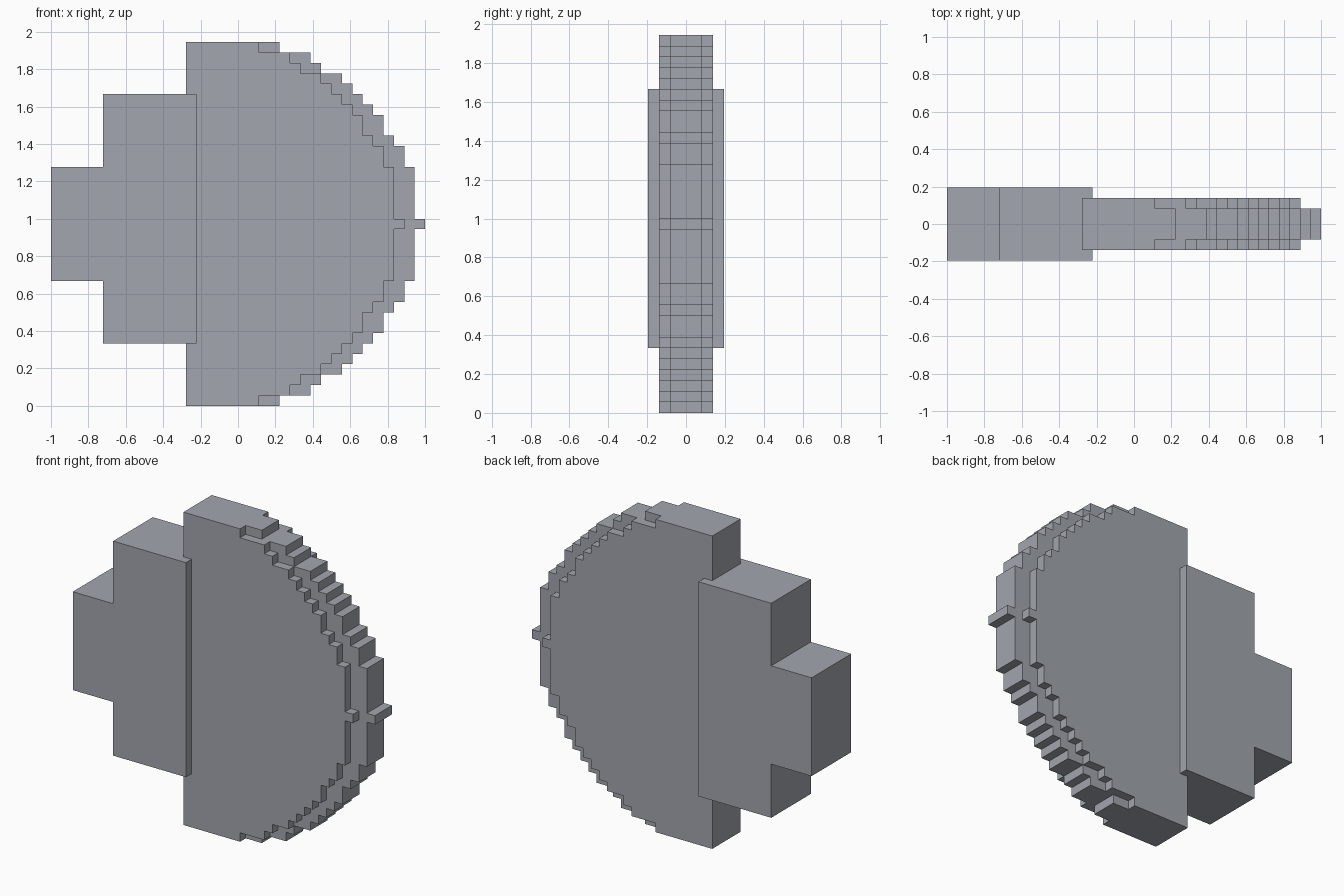
import bpy
import bmesh

U = 1 / 18            # size of one block
CENTRE_ROW = 17
ROWS = 35

if "Cube" in bpy.data.objects:
    bpy.data.objects.remove(bpy.data.objects["Cube"])

grey = bpy.data.materials.new("cool grey")
grey.use_nodes = True
colour = (0.36, 0.38, 0.42, 1)
grey.diffuse_color = colour
grey.node_tree.nodes["Principled BSDF"].inputs["Base Color"].default_value = colour


def prism(name, outline, depth):
    """Extrude an outline, given in blocks (x, z), evenly about y = 0."""
    bm = bmesh.new()
    verts = [bm.verts.new((x * U - 1, -depth * U / 2, z * U)) for x, z in outline]
    face = bm.faces.new(verts)
    result = bmesh.ops.extrude_face_region(bm, geom=[face])
    moved = [g for g in result["geom"] if isinstance(g, bmesh.types.BMVert)]
    bmesh.ops.translate(bm, verts=moved, vec=(0, depth * U, 0))
    bmesh.ops.recalc_face_normals(bm, faces=bm.faces)
    mesh = bpy.data.meshes.new(name)
    bm.to_mesh(mesh)
    bm.free()
    mesh.materials.append(grey)
    obj = bpy.data.objects.new(name, mesh)
    bpy.context.collection.objects.link(obj)
    return obj


# Right-hand end of each row of the half disc, from the centre row outwards
REACH = [36] + [35] * 5 + [34, 34, 33, 32, 32, 31, 30, 29, 28, 26, 25, 22]


def half_disc(shift):
    """Stepped half-disc outline, mirrored above and below the centre row."""
    points = [(13, 0)]
    last = None
    for row in range(ROWS):
        x = REACH[abs(row - CENTRE_ROW)] - shift
        if x != last:
            if last is not None:
                points.append((last, row))
            points.append((x, row))
        last = x
    return points + [(last, ROWS), (13, ROWS)]


# Thick half disc with a thinner toothed rim, joined into one solid
disc = prism("half_disc", half_disc(2), 5)
rim = prism("toothed_rim", half_disc(0), 3)
union = disc.modifiers.new("join rim", 'BOOLEAN')
union.operation = 'UNION'
union.solver = 'EXACT'
union.object = rim
bpy.context.view_layer.objects.active = disc
bpy.ops.object.modifier_apply(modifier=union.name)
bpy.data.objects.remove(rim)

# Stepped block clasping the flat side of the disc
prism("stepped_mount", [(0, 12), (5, 12), (5, 6), (14, 6),
                        (14, 30), (5, 30), (5, 23), (0, 23)], 7)
